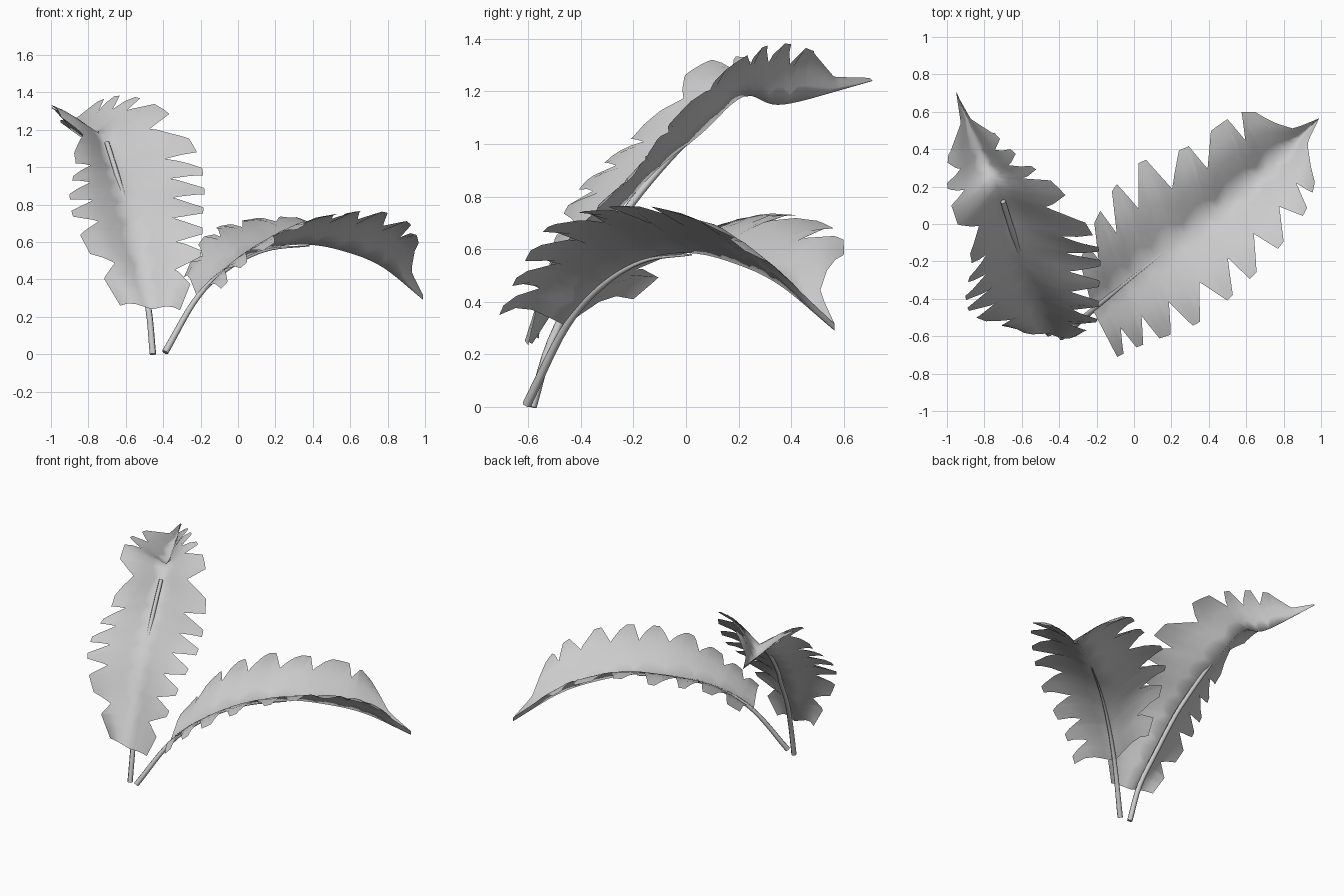
import bpy
from mathutils import Vector

cube = bpy.data.objects.get("Cube")
if cube:
    bpy.data.objects.remove(cube, do_unlink=True)

# One plain grey for everything
grey = bpy.data.materials.new("leaf_grey")
grey.use_nodes = True
colour = (0.6, 0.6, 0.6, 1)
grey.diffuse_color = colour
grey.node_tree.nodes["Principled BSDF"].inputs["Base Color"].default_value = colour


def spline(points, t):
    """Smooth curve through the points, with t counted in points."""
    pts = [Vector(p) for p in points]
    i = min(int(t), len(pts) - 2)
    u = t - i
    b, c = pts[i], pts[i + 1]
    a = pts[i - 1] if i else b * 2 - c
    d = pts[i + 2] if i + 2 < len(pts) else c * 2 - b
    return 0.5 * (2 * b + (c - a) * u + (2 * a - 5 * b + 4 * c - d) * u ** 2
                  + (3 * b - a - 3 * c + d) * u ** 3)


def tear_profile(teeth, notch, end):
    """Full reach on each tooth, a sharp cut between teeth, narrowing at the tip."""
    keys = []
    for i, (start, stop) in enumerate(teeth):
        if i:
            keys.append(((teeth[i - 1][1] + start) / 2, notch))
        keys += [(start, 1.0), (stop, 1.0)]
    last = teeth[-1][1]
    return keys + [(last + (end - last) * 0.45, 0.4), (end, 0.3)]


def reach(keys, t):
    for (t0, f0), (t1, f1) in zip(keys, keys[1:]):
        if t0 <= t <= t1:
            return f0 + (f1 - f0) * (t - t0) / max(t1 - t0, 1e-6)
    return keys[-1][1]


def make_blade(name, rib, edges, teeth, notch, bulge):
    """Torn leaf blade: rows across from one edge over the midrib to the other."""
    end = len(rib) - 1
    keys = [tear_profile(side, notch, end) for side in teeth]
    stations = sorted({round(t, 3) for side in keys for t, f in side}
                      | {i / 3 for i in range(end * 3)})
    across = (-1, -0.75, -0.5, -0.25, 0, 0.25, 0.5, 0.75, 1)
    verts, faces = [], []
    for t in stations:
        centre = spline(rib, t)
        for a in across:
            side = 0 if a < 0 else 1
            f = abs(a) * reach(keys[side], t)
            p = centre.lerp(spline(edges[side], t), f)
            verts.append(p + Vector(bulge) * f ** 1.5 * (1 - f) * 5)
    n = len(across)
    for r in range(len(stations) - 1):
        for c in range(n - 1):
            k = r * n + c
            faces.append((k, k + 1, k + n + 1, k + n))
    mesh = bpy.data.meshes.new(name)
    mesh.from_pydata(verts, [], faces)
    mesh.validate()
    mesh.materials.append(grey)
    mesh.shade_smooth()
    obj = bpy.data.objects.new(name, mesh)
    bpy.context.collection.objects.link(obj)


def make_stem(name, points, thick, thin):
    """Tapered round stalk along the midrib."""
    curve = bpy.data.curves.new(name, "CURVE")
    curve.dimensions = "3D"
    curve.bevel_depth = 1
    curve.bevel_resolution = 1
    curve.use_fill_caps = True
    line = curve.splines.new("POLY")
    count = 24
    line.points.add(count - 1)
    for i, point in enumerate(line.points):
        u = i / (count - 1)
        point.co = (*spline(points, u * (len(points) - 1)), 1)
        point.radius = thick + (thin - thick) * u
    curve.materials.append(grey)
    obj = bpy.data.objects.new(name, curve)
    bpy.context.collection.objects.link(obj)


# Tall leaf on the right-hand side
tall_rib = [(-.46, -.585, .24), (-.52, -.43, .48), (-.57, -.29, .7), (-.62, -.13, .88),
            (-.68, .06, 1.04), (-.74, .22, 1.18), (-.815, .37, 1.15), (-.95, .71, 1.24)]
tall_outer = [(-.63, -.56, .26), (-.76, -.53, .48), (-.87, -.48, .7), (-.9, -.38, .86),
              (-.87, -.19, 1.04), (-.95, .02, 1.28), (-1, .25, 1.33), (-.95, .71, 1.24)]
tall_inner = [(-.31, -.6, .235), (-.2, -.52, .53), (-.19, -.37, .72), (-.18, -.2, .88),
              (-.22, -.06, 1.08), (-.4, .19, 1.31), (-.66, .4, 1.38), (-.95, .71, 1.24)]
tall_teeth = [
    [(0, .65), (1.25, 1.7), (2.2, 2.4), (2.8, 2.98), (3.4, 3.55), (3.9, 4.15),
     (4.9, 5.4), (5.8, 5.9), (6.2, 6.3)],
    [(0, .45), (.95, 1.1), (1.55, 1.75), (2.2, 2.4), (2.85, 3.05), (3.4, 3.6),
     (4, 4.3), (4.85, 5.2), (5.5, 5.6), (5.9, 6), (6.2, 6.3)]]
make_blade("tall_leaf_blade", tall_rib, (tall_outer, tall_inner), tall_teeth, .6,
           (0, -.02, .02))
make_stem("tall_leaf_stem", [(-.455, -.585, 0), (-.478, -.515, .24), (-.525, -.405, .46),
                             (-.565, -.275, .67), (-.598, -.195, .79),
                             (-.645, -.055, .955), (-.7, .12, 1.13)],
          .018, .014)

# Low arching leaf on the left-hand side
low_rib = [(-.22, -.46, .31), (-.05, -.32, .465), (.15, -.16, .56), (.38, .02, .585),
           (.6, .2, .54), (.78, .36, .46), (.99, .565, .29)]
low_back = [(-.29, -.2, .41), (-.18, .07, .63), (0, .31, .71), (.28, .41, .73),
            (.5, .56, .68), (.62, .6, .6), (.99, .565, .29)]
low_front = [(-.09, -.71, .35), (.06, -.64, .5), (.34, -.53, .68), (.55, -.36, .75),
             (.78, -.12, .76), (.95, .15, .65), (.99, .565, .29)]
low_teeth = [
    [(0, .35), (.75, 1), (1.4, 1.55), (2.1, 2.25), (2.85, 3.05), (3.55, 4), (4.75, 5.1)],
    [(0, .25), (.75, .95), (1.3, 1.5), (1.9, 2.05), (2.75, 2.9), (3.3, 3.45),
     (3.95, 4.1), (4.65, 4.8), (5.05, 5.2)]]
make_blade("low_leaf_blade", low_rib, (low_back, low_front), low_teeth, .58,
           (0, 0, .045))
make_stem("low_leaf_stem", [(-.39, -.605, .01), (-.22, -.46, .3), (-.05, -.32, .46),
                            (.15, -.16, .555), (.38, .02, .58)],
          .018, .004)
